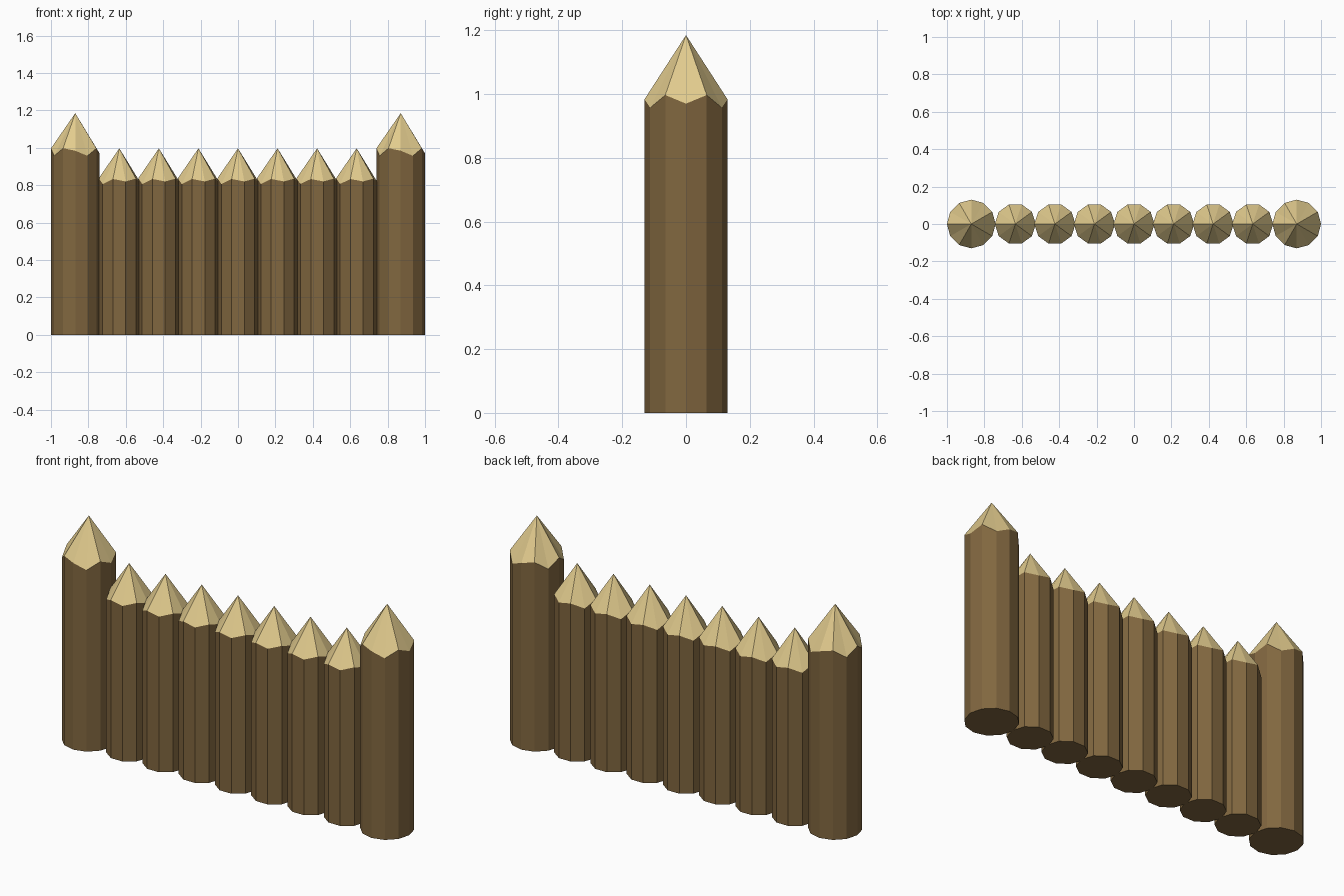
import bpy, math

if "Cube" in bpy.data.objects:
    bpy.data.objects.remove(bpy.data.objects["Cube"])


def material(name, rgb):
    m = bpy.data.materials.new(name)
    m.diffuse_color = (*rgb, 1)
    m.use_nodes = True
    m.node_tree.nodes["Principled BSDF"].inputs["Base Color"].default_value = m.diffuse_color
    return m


bark = material("bark_wood", (0.22, 0.135, 0.05))
cut = material("cut_wood", (0.76, 0.60, 0.27))


def post(name, x, radius, half_rim, apex):
    """Faceted log with a hand-cut point; half_rim gives rim heights from 0 to 180 degrees."""
    rim = half_rim + half_rim[-2:0:-1]
    n = len(rim)
    ring = [(radius * math.cos(2 * math.pi * i / n),
             radius * math.sin(2 * math.pi * i / n)) for i in range(n)]
    verts = [(a, b, 0) for a, b in ring]
    verts += [(a, b, z) for (a, b), z in zip(ring, rim)]
    verts.append((0, 0, apex))
    sides = [(i, (i + 1) % n, n + (i + 1) % n, n + i) for i in range(n)]
    tip = [(n + i, n + (i + 1) % n, 2 * n) for i in range(n)]
    bottom = [tuple(reversed(range(n)))]
    mesh = bpy.data.meshes.new(name)
    mesh.from_pydata(verts, [], sides + bottom + tip)
    mesh.materials.append(bark)
    mesh.materials.append(cut)
    for p in mesh.polygons:
        p.material_index = 1 if p.index > n else 0
    obj = bpy.data.objects.new(name, mesh)
    obj.location.x = x
    bpy.context.collection.objects.link(obj)


# Tall twelve-sided end posts
for side, x in (("left", -0.87), ("right", 0.87)):
    post(f"end_post_{side}", x, 0.13,
         [0.97, 0.997, 0.957, 0.984, 0.998, 0.957, 0.997], 1.185)

# Row of seven shorter ten-sided stakes
for i in range(7):
    post(f"stake_{i + 1}", (i - 3) * 0.2115, 0.11,
         [0.818, 0.835, 0.82, 0.833, 0.806, 0.837], 0.997)
